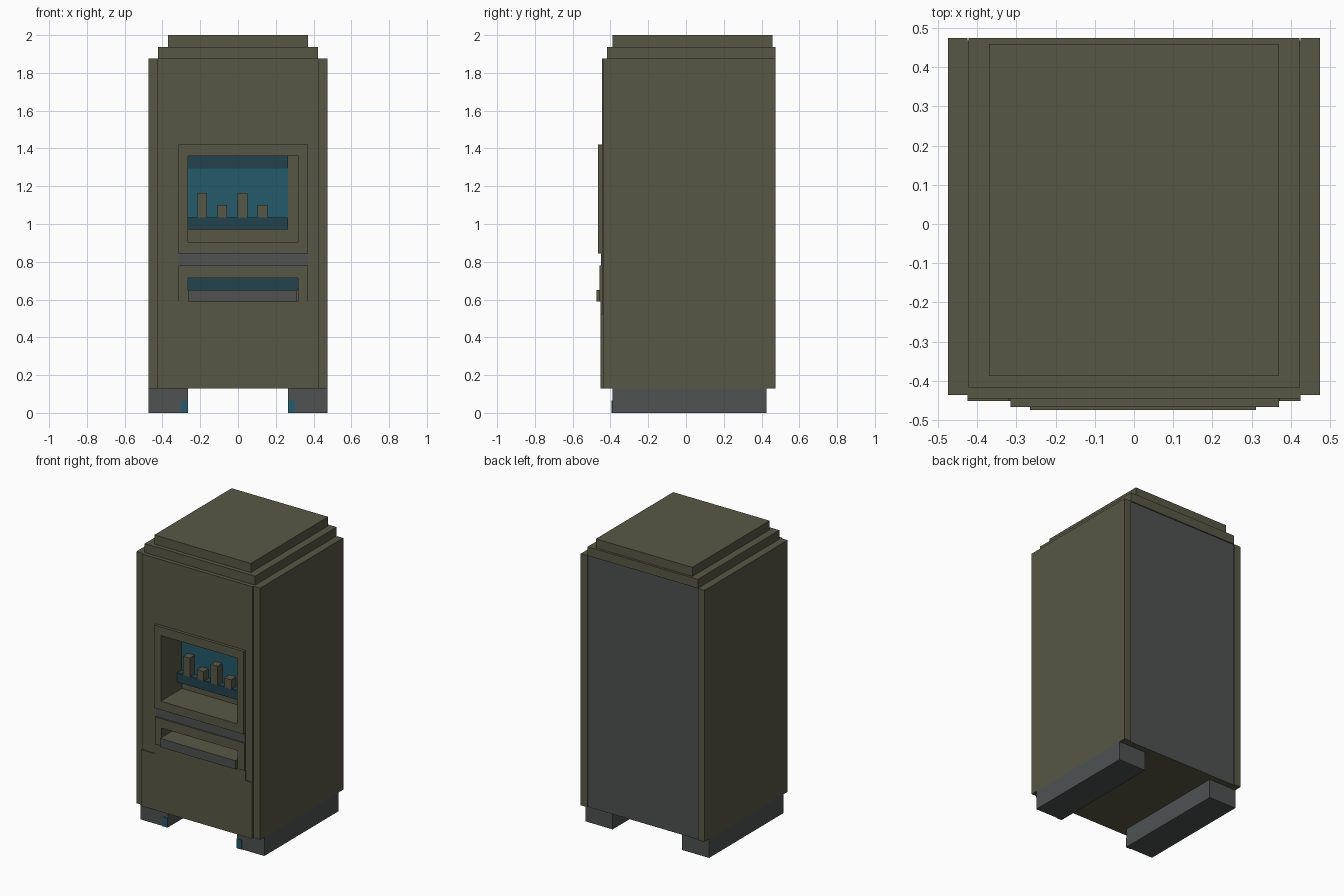
import bpy
import bmesh

cube = bpy.data.objects.get("Cube")
if cube:
    bpy.data.objects.remove(cube, do_unlink=True)


def material(name, rgb):
    mat = bpy.data.materials.new(name)
    mat.use_nodes = True
    color = (*rgb, 1)
    mat.diffuse_color = color
    node = next(n for n in mat.node_tree.nodes if n.type == 'BSDF_PRINCIPLED')
    node.inputs["Base Color"].default_value = color
    return mat


olive = material("olive", (0.096, 0.096, 0.061))
grey = material("slate grey", (0.077, 0.084, 0.083))
teal = material("teal", (0.018, 0.102, 0.142))
dark_teal = material("dark teal", (0.016, 0.055, 0.075))


def box(name, xs, ys, zs, mat):
    """Axis-aligned box given by its limits along x, y and z."""
    bm = bmesh.new()
    bmesh.ops.create_cube(bm, size=1)
    for v in bm.verts:
        v.co = [lim[0] if c < 0 else lim[1] for c, lim in zip(v.co, (xs, ys, zs))]
    mesh = bpy.data.meshes.new(name)
    bm.to_mesh(mesh)
    bm.free()
    mesh.materials.append(mat)
    obj = bpy.data.objects.new(name, mesh)
    bpy.context.collection.objects.link(obj)
    return obj


def cut(obj, cutter):
    mod = obj.modifiers.new("opening", 'BOOLEAN')
    mod.operation = 'DIFFERENCE'
    mod.solver = 'EXACT'
    mod.object = cutter
    bpy.context.view_layer.objects.active = obj
    bpy.ops.object.modifier_apply(modifier=mod.name)


# Shared limits of the openings and their surrounds
surround = (-0.315, 0.37)
opening = (-0.265, 0.318)
recess_back = -0.235

# Cabinet core, front panels and raised surrounds
core = box("cabinet_core", (-0.425, 0.425), (-0.435, 0.46), (0.13, 1.875), olive)
front = box("front_panel", (-0.425, 0.425), (-0.446, -0.43), (0.13, 1.875), olive)
window_frame = box("window_frame", surround, (-0.467, -0.43), (0.845, 1.42), olive)
tray_frame = box("tray_frame", surround, (-0.459, -0.43), (0.59, 0.78), olive)
box("lower_front_panel", (-0.425, 0.425), (-0.452, -0.43), (0.13, 0.52), olive)
box("tray_sill", (-0.32, 0.373), (-0.452, -0.43), (0.52, 0.59), olive)
box("divider_strip", surround, (-0.45, -0.44), (0.78, 0.845), grey)

# Window and tray openings
window_cutter = box("window_cutter", opening, (-0.6, recess_back), (0.905, 1.36), olive)
tray_cutter = box("tray_cutter", opening, (-0.6, recess_back), (0.59, 0.715), olive)
for part in (core, front):
    cut(part, window_cutter)
    cut(part, tray_cutter)
cut(window_frame, window_cutter)
cut(tray_frame, tray_cutter)
for cutter in (window_cutter, tray_cutter):
    bpy.data.objects.remove(cutter, do_unlink=True)

# Side and back panels
for side, sign in (("left", 1), ("right", -1)):
    box(side + "_panel", sorted((sign * 0.425, sign * 0.475)),
        (-0.436, 0.475), (0.13, 1.875), olive)
box("back_panel", (-0.425, 0.425), (0.458, 0.468), (0.13, 1.875), grey)

# Stepped top
box("top_step", (-0.423, 0.423), (-0.418, 0.475), (1.875, 1.937), olive)
box("top_cap", (-0.37, 0.37), (-0.388, 0.459), (1.937, 2.0), olive)

# Window display: backing, upper band, shelf and pegs
display = (-0.265, 0.265)
box("display_back", display, (-0.242, -0.234), (0.97, 1.36), teal)
box("display_top_band", display, (-0.246, -0.24), (1.295, 1.36), dark_teal)
box("display_shelf", display, (-0.29, -0.236), (0.97, 1.035), dark_teal)
for i in range(4):
    x = -0.215 + i * 0.106
    top = 1.1 if i % 2 else 1.165
    box("display_peg_%d" % (i + 1), (x, x + 0.052), (-0.295, -0.242), (1.035, top), olive)

# Tray: olive top with a grey front
tray = box("tray", (-0.265, 0.312), (-0.475, -0.236), (0.59, 0.65), olive)
tray.data.materials.append(grey)
for face in tray.data.polygons:
    face.material_index = 1 if face.normal.y < -0.5 else 0
box("tray_back", opening, (-0.243, -0.234), (0.65, 0.715), dark_teal)

# Runner feet with teal inner corners
for side, sign in (("left", 1), ("right", -1)):
    box(side + "_foot", sorted((sign * 0.265, sign * 0.475)),
        (-0.39, 0.425), (0, 0.13), grey)
    box(side + "_foot_marker", sorted((sign * 0.265, sign * 0.302)),
        (-0.394, -0.388), (0, 0.065), teal)
